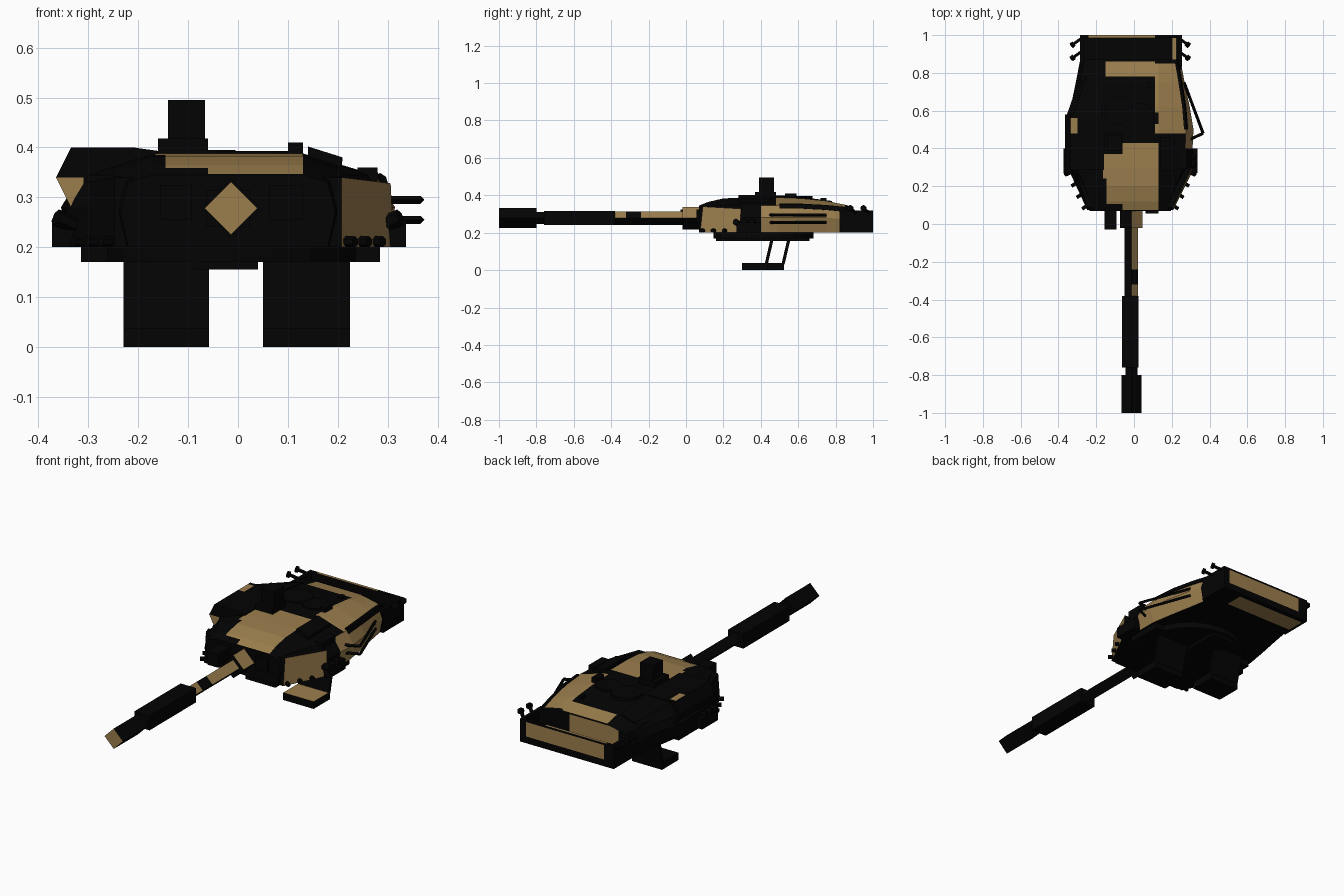
import bpy, bmesh
from mathutils import Vector, Matrix

if "Cube" in bpy.data.objects:
    bpy.data.objects.remove(bpy.data.objects["Cube"])


def material(name, rgb):
    m = bpy.data.materials.new(name)
    m.use_nodes = True
    m.diffuse_color = (*rgb, 1)
    node = m.node_tree.nodes["Principled BSDF"]
    node.inputs["Base Color"].default_value = (*rgb, 1)
    node.inputs["Roughness"].default_value = 0.9
    return m


BLACK = material("matt black", (0.001, 0.001, 0.001))
TAN = material("desert tan", (0.33, 0.21, 0.075))


def finish(name, bm):
    bmesh.ops.recalc_face_normals(bm, faces=bm.faces[:])
    mesh = bpy.data.meshes.new(name)
    bm.to_mesh(mesh)
    bm.free()
    mesh.materials.append(BLACK)
    mesh.materials.append(TAN)
    ob = bpy.data.objects.new(name, mesh)
    bpy.context.collection.objects.link(ob)
    return ob


def box(name, x, y, z):
    bm = bmesh.new()
    lo, hi = Vector((x[0], y[0], z[0])), Vector((x[1], y[1], z[1]))
    mat = Matrix.Translation((lo + hi) / 2) @ Matrix.Diagonal((*(hi - lo), 1))
    bmesh.ops.create_cube(bm, size=1, matrix=mat)
    return finish(name, bm)


def rod(name, a, b, r, sides=8):
    a, b = Vector(a), Vector(b)
    bm = bmesh.new()
    mat = Matrix.Translation((a + b) / 2) @ (b - a).to_track_quat("Z", "Y").to_matrix().to_4x4()
    bmesh.ops.create_cone(bm, cap_ends=True, segments=sides, radius1=r, radius2=r,
                          depth=(b - a).length, matrix=mat)
    return finish(name, bm)


def loft(name, rings):
    bm = bmesh.new()
    rows = [[bm.verts.new(p) for p in ring] for ring in rings]
    n = len(rows[0])
    for a, b in zip(rows, rows[1:]):
        for i in range(n):
            j = (i + 1) % n
            bm.faces.new((a[i], a[j], b[j], b[i]))
    bm.faces.new(rows[0])
    bm.faces.new(rows[-1])
    return finish(name, bm)


def paint(ob, direction, x=None, y=None, z=None, limit=0.2):
    """Cut the surface at the given bounds and colour faces that look along direction."""
    bm = bmesh.new()
    bm.from_mesh(ob.data)
    bounds = (x, y, z)
    for axis, span in enumerate(bounds):
        for value in span or ():
            co, no = Vector(), Vector()
            co[axis], no[axis] = value, 1
            bmesh.ops.bisect_plane(bm, geom=bm.verts[:] + bm.edges[:] + bm.faces[:],
                                   plane_co=co, plane_no=no)
    bm.normal_update()
    d = Vector(direction).normalized()
    for f in bm.faces:
        c = f.calc_center_median()
        inside = all(s is None or s[0] < c[i] < s[1] for i, s in enumerate(bounds))
        if inside and f.normal.dot(d) > limit:
            f.material_index = 1
    bm.to_mesh(ob.data)
    bm.free()


# Turret shell: y, bottom, middle and shoulder half widths, middle, shoulder and roof heights
OFF = -0.02
stations = [
    (0.07, 0.20, 0.215, 0.20, 0.27, 0.33, 0.345),
    (0.12, 0.22, 0.23, 0.21, 0.28, 0.34, 0.365),
    (0.20, 0.25, 0.26, 0.24, 0.28, 0.345, 0.383),
    (0.30, 0.315, 0.325, 0.285, 0.28, 0.345, 0.388),
    (0.50, 0.315, 0.335, 0.295, 0.28, 0.345, 0.388),
    (0.62, 0.295, 0.315, 0.285, 0.28, 0.345, 0.383),
    (0.75, 0.27, 0.288, 0.265, 0.28, 0.338, 0.37),
    (0.87, 0.25, 0.265, 0.245, 0.27, 0.325, 0.345),
]
rings = []
for y, wb, wm, ws, zm, zs, zt in stations:
    half = [(wb, 0.2), (wm, zm), (ws, zs), (0.15, zt)]
    rings.append([(OFF + w, y, z) for w, z in half] +
                 [(OFF - w, y, z) for w, z in reversed(half)])
shell = loft("turret_shell", rings)
paint(shell, (0, 0, 1), x=(-0.06, 0.13), y=(0.075, 0.43))
paint(shell, (0, 0, 1), x=(-0.145, -0.06), y=(0.105, 0.43))
paint(shell, (0, 0, 1), x=(-0.165, -0.145), y=(0.24, 0.43))
paint(shell, (0, 0, 1), x=(0.11, 0.29), y=(0.48, 0.85), limit=0.8)
paint(shell, (0, 0, 1), x=(-0.15, 0.11), y=(0.78, 0.86), limit=0.8)
paint(shell, (1, 0, 0), x=(0.20, 0.40), y=(0.40, 0.82), z=(0.2, 0.35), limit=0.7)
paint(shell, (0, 1, 0), x=(-0.22, 0.06), y=(0.86, 0.88), limit=0.9)

# Black rim along the left edge of the roof
loft("left_roof_rim", [
    [(x - 0.01, y, z - 0.02), (x - 0.01, y, z + 0.008), (x + 0.004, y, z + 0.006), (x + 0.012, y, z - 0.018)]
    for x, y, z in ((0.275, 0.50, 0.347), (0.265, 0.62, 0.347), (0.245, 0.75, 0.34), (0.228, 0.85, 0.33))])

# Flat wedge armour on both front cheeks: side sign, outer top reach, outer bottom reach
for s, side, top, bottom in ((1, "left", 0.326, 0.333), (-1, "right", 0.29, 0.325)):
    edge = [(0.15, 0.075, 0.2), (0.15, 0.085, 0.338), (0.15, 0.30, 0.2), (0.15, 0.30, 0.33)]
    outer = [(0.228, 0.075, 0.2), (0.228, 0.09, 0.34), (bottom, 0.285, 0.2), (top, 0.295, 0.328)]
    (a, b, c, d), (e, f, g, h) = [[(OFF + s * p[0], p[1], p[2]) for p in row] for row in (edge, outer)]
    cheek = loft(side + "_cheek_armour", [(a, e, f, b), (c, g, h, d)])
    if s > 0:
        paint(cheek, (1, -0.5, 0), x=(0.2, 0.312), limit=0.7)

# Gun: square sections standing on edge, with a boxy sleeve
GX, GZ = -0.014, 0.278


def gun(name, y0, y1, r):
    return rod(name, (GX, y1, GZ), (GX, y0, GZ), r, 4)


muzzle = gun("muzzle", -1.0, -0.80, 0.053)
paint(muzzle, (0, -1, 0), limit=0.9)
gun("muzzle_neck", -0.80, -0.75, 0.032)
box("barrel_sleeve", (-0.064, 0.024), (-0.76, -0.38), (0.24, 0.315))
barrel = gun("barrel", -0.38, 0.0, 0.036)
for span in ((-0.38, -0.32), (-0.24, 0)):
    paint(barrel, (1, 0, 1), y=span, limit=0.8)
mantlet = gun("mantlet", -0.02, 0.12, 0.06)
paint(mantlet, (1, 0, 1), limit=0.8)

# Gun sights beside the mantlet
box("gun_sight", (-0.155, -0.093), (-0.03, 0.10), (0.255, 0.325))
box("coaxial_port", (0.062, 0.13), (0.055, 0.10), (0.255, 0.325))

# Turret ring and floor
rod("turret_ring", (-0.013, 0.415, 0.17), (-0.013, 0.415, 0.21), 0.268, 20)
box("ring_side_lugs", (-0.315, 0.285), (0.32, 0.51), (0.17, 0.202))
box("ring_hub", (-0.09, 0.04), (0.16, 0.66), (0.155, 0.19))

# Crew seats with leaning backs
for side, x, y in (("left", (0.05, 0.225), 0.30), ("right", (-0.23, -0.058), 0.39)):
    seat = box(side + "_seat", x, (y, y + 0.135), (0, 0.038))
    if side == "left":
        paint(seat, (0, 0, 1), limit=0.9)
    loft(side + "_seat_back", [
        [(xx, y + 0.12, 0.03), (xx, y + 0.137, 0.03), (xx, y + 0.172, 0.18), (xx, y + 0.155, 0.18)]
        for xx in x])

# Open rear stowage basket
floor = box("basket_floor", (-0.28, 0.25), (0.85, 1.0), (0.2, 0.212))
paint(floor, (0, 0, -1), x=(-0.27, 0.13), y=(0.88, 0.975), limit=0.9)
rear = box("basket_rear", (-0.28, 0.25), (0.985, 1.0), (0.2, 0.32))
paint(rear, (0, 1, 0), x=(-0.23, 0.22), z=(0.235, 0.31), limit=0.9)
paint(rear, (0, 0, 1), x=(-0.24, 0.11), limit=0.9)
for side, x in (("left", 0.235), ("right", -0.285)):
    box(side + "_basket_wall", (x, x + 0.018), (0.83, 1.0), (0.2, 0.32))
strap = box("basket_strap", (0.2, 0.225), (0.87, 0.99), (0.212, 0.22))
paint(strap, (0, 0, 1))

# Rear antenna stubs
for s, side in ((1, "left"), (-1, "right")):
    for k, y in enumerate((0.875, 0.945)):
        root = (OFF + s * 0.262, y + 0.035, 0.305)
        tip = (OFF + s * 0.300, y + 0.008, 0.328)
        rod(f"{side}_antenna_stub_{k}", root, tip, 0.009, 6)
        rod(f"{side}_antenna_cap_{k}", tip, (OFF + s * 0.31, y, 0.333), 0.017, 6)

# Left side rails
for k, z in enumerate((0.255, 0.295)):
    pts = [(0.265, 0.75, z), (0.366, 0.48, z), (0.30, 0.45, z)]
    for j in range(2):
        rod(f"side_rail_{k}_{j}", pts[j], pts[j + 1], 0.008, 4)

# Raised armour on the right of the roof
profile = [(-0.365, 0.34), (-0.335, 0.40), (-0.21, 0.40), (-0.16, 0.393), (-0.16, 0.33), (-0.335, 0.28)]
armour = loft("right_armour", [[(x, y, z) for x, z in profile] for y in (0.285, 0.58)])
paint(armour, (0, -1, 0), x=(-0.37, -0.31), z=(0.27, 0.34), limit=0.9)
paint(armour, (0, 0, 1), x=(-0.335, -0.30), y=(0.48, 0.56), limit=0.5)
loft("right_rear_armour", [
    [(-0.355, 0.58, 0.34), (-0.32, 0.58, 0.395), (-0.17, 0.58, 0.395), (-0.17, 0.58, 0.3)],
    [(-0.285, 0.78, 0.32), (-0.25, 0.78, 0.35), (-0.17, 0.78, 0.37), (-0.17, 0.78, 0.3)]])

# Left roof armour
loft("left_roof_armour", [
    [(0.14, y, 0.36), (0.14, y, 0.402), (0.21, y, 0.38), (0.205, y, 0.34)] for y in (0.28, 0.46)])
box("left_shoulder_box", (0.24, 0.28), (0.29, 0.40), (0.32, 0.36))

# Roof fittings
box("sight_base", (-0.16, -0.06), (0.37, 0.48), (0.38, 0.418))
box("panoramic_sight", (-0.14, -0.066), (0.39, 0.47), (0.41, 0.495))
rod("commander_hatch", (-0.08, 0.60, 0.37), (-0.08, 0.60, 0.395), 0.075, 12)
rod("loader_hatch", (0.04, 0.58, 0.37), (0.04, 0.58, 0.393), 0.062, 12)
box("periscope", (0.10, 0.13), (0.53, 0.59), (0.37, 0.41))
box("vent", (0.07, 0.09), (0.72, 0.75), (0.36, 0.385))

# Smoke dischargers behind both front cheeks, with small feet along the cheeks
for s, side in ((1, "left"), (-1, "right")):
    for k in range(3):
        root = Vector((OFF + s * 0.30, 0.285 + 0.042 * k, 0.24))
        rod(f"{side}_smoke_tube_{k}", root, root + Vector((s * 0.045, -0.02, 0.02)), 0.017, 6)
        foot = Vector((OFF + s * (0.225 + 0.028 * k), 0.10 + 0.06 * k, 0.211))
        rod(f"{side}_cheek_foot_{k}", foot, foot + Vector((s * 0.03, -0.02, 0)), 0.011, 6)
    outer = 0.337 if s > 0 else 0.373
    box(f"{side}_discharger_mount", sorted((s * 0.30, s * outer)), (0.27, 0.40), (0.2, 0.255))
